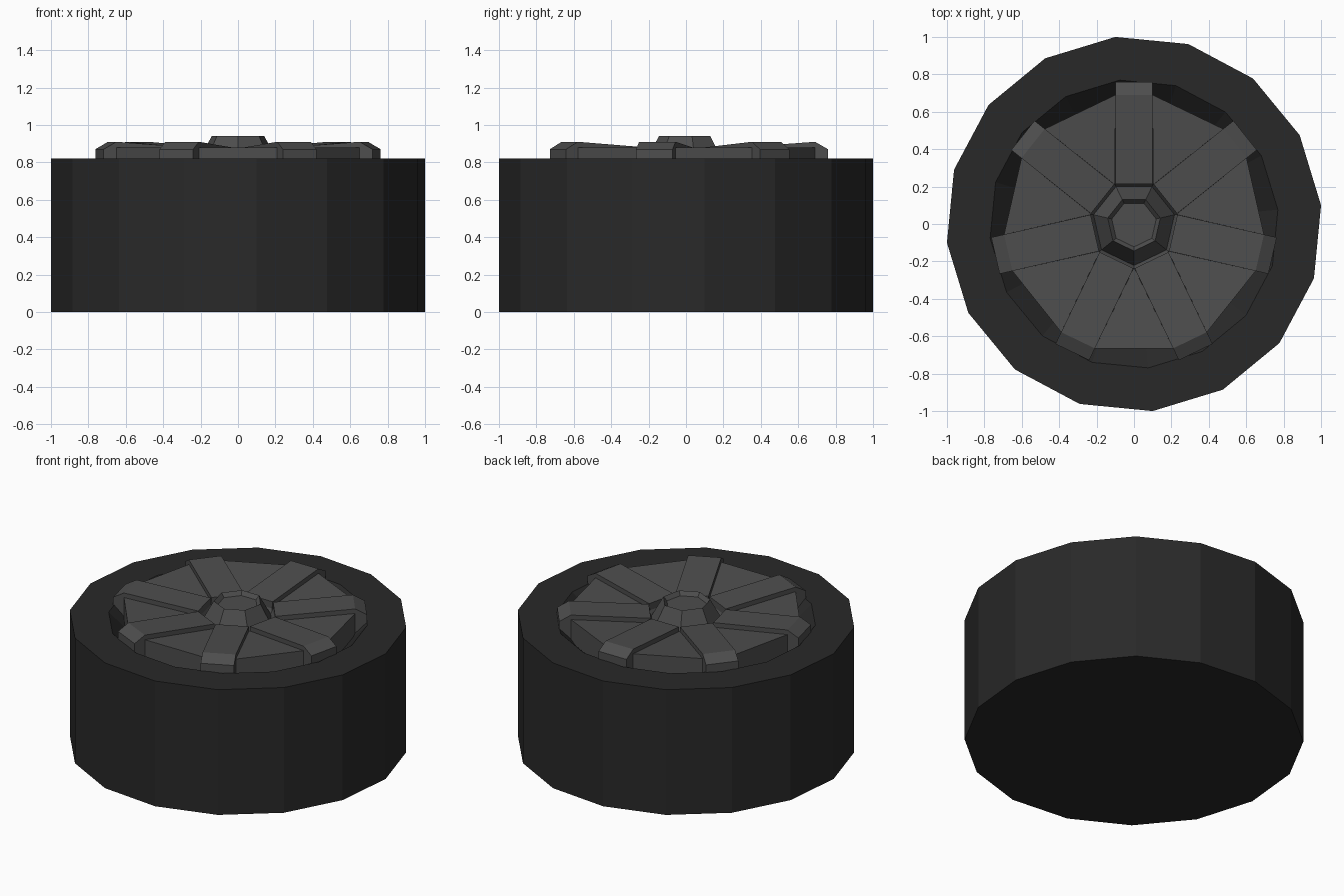
import bpy, bmesh
from math import pi, cos, sin, radians
from mathutils import Matrix

if "Cube" in bpy.data.objects:
    bpy.data.objects.remove(bpy.data.objects["Cube"])

N = 7                      # spokes
STEP = 2 * pi / N


def material(name, v):
    m = bpy.data.materials.new(name)
    m.diffuse_color = (v, v, v, 1)
    m.use_nodes = True
    m.node_tree.nodes["Principled BSDF"].inputs["Base Color"].default_value = m.diffuse_color
    return m


rubber = material("rubber", 0.022)
alloy = material("alloy", 0.075)


def finish(bm, name, mat):
    bmesh.ops.recalc_face_normals(bm, faces=bm.faces)
    me = bpy.data.meshes.new(name)
    bm.to_mesh(me)
    bm.free()
    me.materials.append(mat)
    ob = bpy.data.objects.new(name, me)
    bpy.context.collection.objects.link(ob)
    return ob


def lathe(name, profile, sides, phase, mat):
    """Low-sided turned solid from (radius, z) points, capped at both ends."""
    bm = bmesh.new()
    rings = [[bm.verts.new((r * cos(phase + i * 2 * pi / sides),
                            r * sin(phase + i * 2 * pi / sides), z))
              for i in range(sides)] for r, z in profile]
    for a, b in zip(rings, rings[1:]):
        for i in range(sides):
            j = (i + 1) % sides
            bm.faces.new((a[i], a[j], b[j], b[i]))
    bm.faces.new(rings[0])
    bm.faces.new(rings[-1])
    return finish(bm, name, mat)


def radial_prisms(name, build, offset):
    """Repeat a part, modelled along +y, around the z axis."""
    bm = bmesh.new()
    for i in range(N):
        verts = build(bm)
        bmesh.ops.rotate(bm, verts=verts, cent=(0, 0, 0),
                         matrix=Matrix.Rotation(offset + i * STEP, 3, 'Z'))
    return finish(bm, name, alloy)


def bridge(bm, a, b):
    """Close the solid between two matching outlines."""
    a = [bm.verts.new(p) for p in a]
    b = [bm.verts.new(p) for p in b]
    bm.faces.new(a)
    bm.faces.new(b)
    for i in range(len(a)):
        j = (i + 1) % len(a)
        bm.faces.new((a[i], a[j], b[j], b[i]))
    return a + b


# tyre with sloped dish on the outer face
lathe("tyre", [(1.005, 0), (1.005, 0.82), (0.773, 0.82), (0.65, 0.70)],
      16, radians(5.7), rubber)

# raised spokes, side profile as (y, z)
SPOKE = [(0.215, 0.72), (0.215, 0.875), (0.69, 0.91), (0.76, 0.87), (0.76, 0.76)]


def spoke(bm):
    return bridge(bm, [(-0.1, y, z) for y, z in SPOKE],
                  [(0.1, y, z) for y, z in SPOKE])


radial_prisms("spokes", spoke, 0)

# lower wedge panels between the spokes
A = STEP / 2
CX = 0.69 * sin(A) - 0.1 * cos(A)
CY = 0.69 * cos(A) + 0.1 * sin(A)


def panel(bm):
    top = [(0, 0.232, 0.845), (CX, CY, 0.88), (-CX, CY, 0.88)]
    return bridge(bm, top, [(x, y, 0.70) for x, y, z in top])


radial_prisms("panels", panel, A)

# hub cap with shallow recess
K = 1 / cos(A)
lathe("hub_cap", [(0.215 * K, 0.71), (0.215 * K, 0.83), (0.2 * K, 0.80),
                  (0.13 * K, 0.94), (0.11 * K, 0.915)],
      N, pi / 2 + A, alloy)
